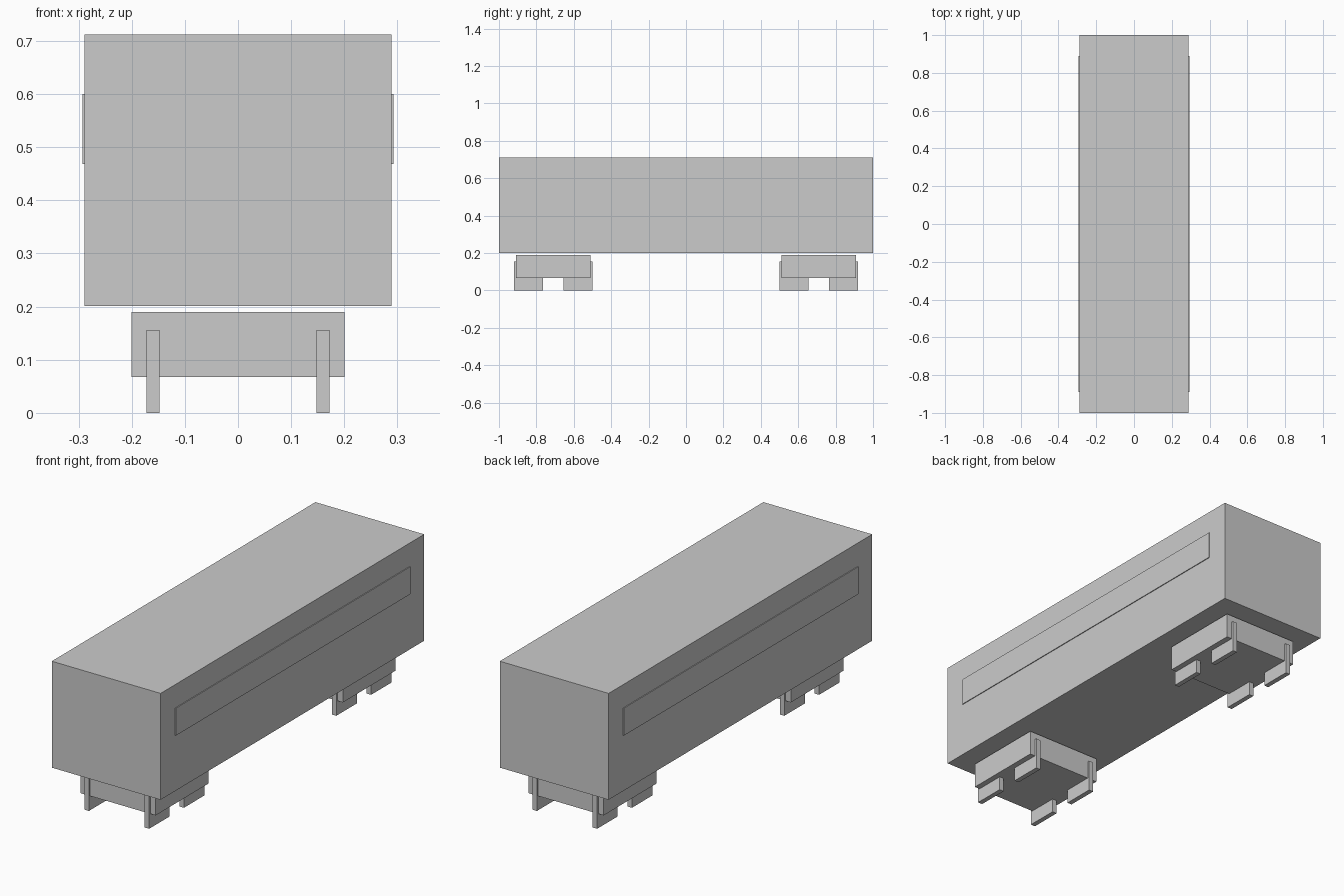
import bpy

if "Cube" in bpy.data.objects:
    bpy.data.objects.remove(bpy.data.objects["Cube"])


def box(name, x, y, z):
    """Axis-aligned box from (min, max) ranges."""
    ranges = (x, y, z)
    bpy.ops.mesh.primitive_cube_add(size=1, location=[(a + b) / 2 for a, b in ranges])
    obj = bpy.context.object
    obj.name = name
    obj.scale = [b - a for a, b in ranges]
    bpy.ops.object.transform_apply(location=False, rotation=False, scale=True)
    return obj


def around(c, half):
    return (c - half, c + half)


# Carriage body
box("carriage_body", (-0.289, 0.289), (-1, 1), (0.201, 0.712))

# Window strips, slightly proud of each side
for side, s in (("left", -1), ("right", 1)):
    box(f"window_strip_{side}", around(s * 0.2885, 0.0045), (-0.89, 0.89), (0.468, 0.6))

# Two bogies, each with four blocky wheels
for end, e in (("front", -1), ("rear", 1)):
    yc = e * 0.71
    box(f"{end}_bogie", (-0.2, 0.2), around(yc, 0.2), (0.068, 0.19))
    for side, s in (("left", -1), ("right", 1)):
        for pos, p in (("outer", e), ("inner", -e)):
            box(f"{end}_{side}_{pos}_wheel", around(s * 0.16, 0.012),
                around(yc + p * 0.132, 0.078), (0, 0.156))
